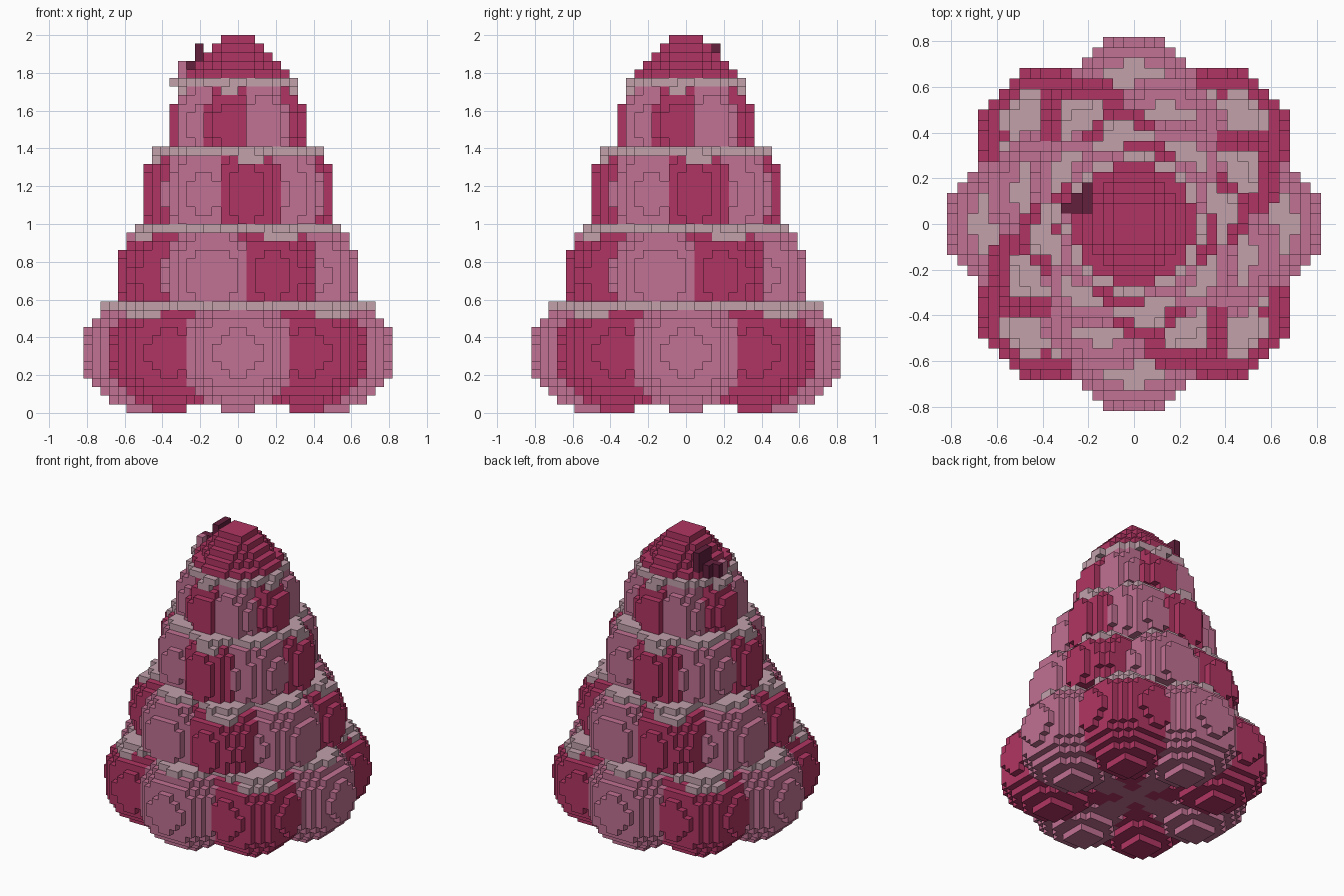
import bpy
import math

if "Cube" in bpy.data.objects:
    bpy.data.objects.remove(bpy.data.objects["Cube"], do_unlink=True)

V = 1 / 22  # edge of one block; the model is 44 blocks tall


def make_material(name, rgb):
    mat = bpy.data.materials.new(name)
    mat.use_nodes = True
    mat.diffuse_color = (*rgb, 1)
    mat.node_tree.nodes["Principled BSDF"].inputs["Base Color"].default_value = (*rgb, 1)
    return mat


CRIMSON, PINK, FROST, DARK = range(4)
materials = [
    make_material("crimson", (0.434, 0.036, 0.122)),
    make_material("dusty pink", (0.533, 0.165, 0.287)),
    make_material("pale grey pink", (0.539, 0.356, 0.407)),
    make_material("dark plum", (0.122, 0.014, 0.045)),
]

blocks = {}  # (x, y, z) -> (part name, colour)


def tier(part, layers, centre_z, stretch, rings, radius, turn, core, core_start):
    """Ring of eight alternating pink and crimson balls with a pale top layer."""
    z0, z1 = layers
    balls = []
    for i in range(8):
        a = math.radians(turn + 45 * i)
        colour = PINK if i % 2 == 0 else CRIMSON
        ring = rings[i % 2]
        balls.append((ring * math.sin(a), -ring * math.cos(a), a, colour))
    for z in range(z0, z1):
        dz = ((z + 0.5 - centre_z) / stretch) ** 2
        for x in range(-19, 19):
            for y in range(-19, 19):
                px, py = x + 0.5, y + 0.5
                d, bx, by, a, colour = min(
                    ((px - b[0]) ** 2 + (py - b[1]) ** 2, *b) for b in balls)
                in_core = px * px + py * py < core * core and z >= core_start
                if d + dz > radius * radius and not in_core:
                    continue
                # Pale layer on top, dripping down the middle of crimson balls
                side = abs((px - bx) * math.cos(a) + (py - by) * math.sin(a))
                drip = z == z1 - 2 and colour == CRIMSON and side < 0.36 * radius
                if z == z1 - 1 or drip:
                    colour = FROST
                blocks[x, y, z] = (part, colour)


# Four stacked tiers, each turned a little from the one below
tier("bottom_tier", (0, 13), 7.1, 1.0, (11, 11.3), 7.053, 0, 6, 2)
tier("second_tier", (13, 22), 16, 1.15, (8.9, 8.9), 5.9, -20, 6, 13)
tier("third_tier", (22, 31), 25.5, 1.5, (6.5, 6.5), 4.7, -37, 5, 22)
tier("fourth_tier", (31, 39), 33.5, 1.5, (4.8, 4.8), 3.4, 35, 6.6, 38)
tier_core = [(x, y, z) for z in range(31, 38) for x in range(-4, 4) for y in range(-4, 4)]
for cell in tier_core:
    blocks.setdefault(cell, ("fourth_tier", CRIMSON))

# Rounded crimson cap
for z, r in zip(range(39, 44), (5.8, 4.9, 4.2, 3.1, 2.2)):
    for x in range(-7, 7):
        for y in range(-7, 7):
            if (x + 0.5) ** 2 + (y + 0.5) ** 2 < r * r:
                blocks[x, y, z] = ("top_cap", CRIMSON)


def box(part, colour, xs, ys, zs):
    for x in range(*xs):
        for y in range(*ys):
            for z in range(*zs):
                blocks[x, y, z] = (part, colour)


# Small dark stem on the right of the cap, with a pale foot
box("stem", DARK, (-5, -4), (1, 4), (40, 43))
box("stem", DARK, (-6, -5), (1, 3), (39, 41))
box("stem", DARK, (-7, -6), (1, 2), (39, 41))
box("stem_foot", PINK, (-7, -6), (0, 1), (39, 41))
box("stem_foot", FROST, (-8, -6), (0, 2), (38, 39))

# Corner offsets of the six block faces, wound outward
SIDES = {
    (1, 0, 0): ((1, 0, 0), (1, 1, 0), (1, 1, 1), (1, 0, 1)),
    (-1, 0, 0): ((0, 0, 0), (0, 0, 1), (0, 1, 1), (0, 1, 0)),
    (0, 1, 0): ((0, 1, 0), (0, 1, 1), (1, 1, 1), (1, 1, 0)),
    (0, -1, 0): ((0, 0, 0), (1, 0, 0), (1, 0, 1), (0, 0, 1)),
    (0, 0, 1): ((0, 0, 1), (1, 0, 1), (1, 1, 1), (0, 1, 1)),
    (0, 0, -1): ((0, 0, 0), (0, 1, 0), (1, 1, 0), (1, 0, 0)),
}


def build(part):
    """Mesh of the exposed faces of one part."""
    index, faces, colours = {}, [], []
    for (x, y, z), (name, colour) in blocks.items():
        if name != part:
            continue
        for (dx, dy, dz), corners in SIDES.items():
            if (x + dx, y + dy, z + dz) in blocks:
                continue
            faces.append([index.setdefault((x + a, y + b, z + c), len(index))
                          for a, b, c in corners])
            colours.append(colour)
    mesh = bpy.data.meshes.new(part)
    mesh.from_pydata([(x * V, y * V, z * V) for x, y, z in index], [], faces)
    for mat in materials:
        mesh.materials.append(mat)
    for poly, colour in zip(mesh.polygons, colours):
        poly.material_index = colour
    mesh.update()
    bpy.context.collection.objects.link(bpy.data.objects.new(part, mesh))


for part in dict.fromkeys(name for name, _ in blocks.values()):
    build(part)
